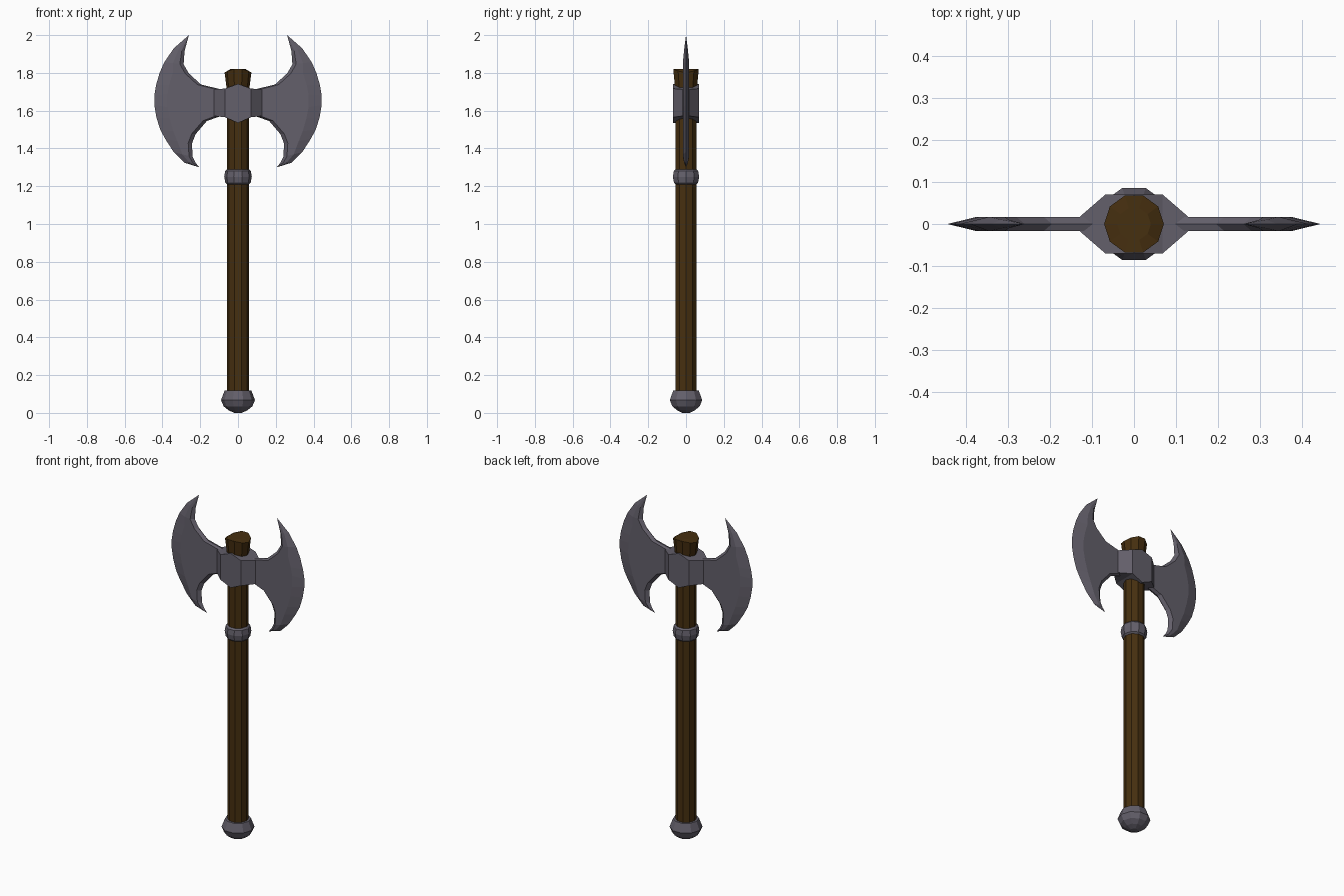
import bpy, bmesh, math
from mathutils import Vector

if "Cube" in bpy.data.objects:
    bpy.data.objects.remove(bpy.data.objects["Cube"])


def material(name, rgb):
    m = bpy.data.materials.new(name)
    m.diffuse_color = (*rgb, 1)
    m.use_nodes = True
    m.node_tree.nodes["Principled BSDF"].inputs["Base Color"].default_value = m.diffuse_color
    return m


STEEL = material("grey steel", (0.125, 0.115, 0.145))
WOOD = material("dark wood", (0.062, 0.029, 0.005))


def finish(name, bm, mat):
    bmesh.ops.remove_doubles(bm, verts=bm.verts, dist=0.0005)
    bmesh.ops.recalc_face_normals(bm, faces=bm.faces)
    me = bpy.data.meshes.new(name)
    bm.to_mesh(me)
    bm.free()
    me.materials.append(mat)
    ob = bpy.data.objects.new(name, me)
    bpy.context.collection.objects.link(ob)
    return ob


def skin(bm, rings, closed=True):
    """Join consecutive rings of points with quads, returns the vertex rings."""
    vs = [[bm.verts.new(p) for p in r] for r in rings]
    for a, b in zip(vs, vs[1:]):
        n = len(a)
        for i in range(n if closed else n - 1):
            j = (i + 1) % n
            bm.faces.new((a[i], a[j], b[j], b[i]))
    return vs


def lathe(name, profile, mat, sides=10, shape=lambda p: p):
    bm = bmesh.new()
    rings = [[shape(Vector((r * math.cos(2 * math.pi * i / sides),
                            r * math.sin(2 * math.pi * i / sides), z)))
              for i in range(sides)] for r, z in profile]
    vs = skin(bm, rings)
    bm.faces.new(vs[0])
    bm.faces.new(vs[-1])
    return finish(name, bm, mat)


# Wooden handle, flared at the head with the top sloping off to both sides
def slope_top(p):
    if p.z > 1.79:
        p.z -= max(0, abs(p.x) - 0.04) * 0.6
    return p


lathe("handle", [(0.058, 0.08), (0.058, 1.70), (0.063, 1.74),
                 (0.071, 1.82), (0.04, 1.82)], WOOD, shape=slope_top)

# Steel ring and pommel
lathe("handle_ring", [(0.054, 1.206), (0.067, 1.218), (0.073, 1.25),
                      (0.068, 1.28), (0.054, 1.293)], STEEL)
lathe("pommel", [(0.02, 0.0), (0.05, 0.014), (0.076, 0.035), (0.09, 0.068),
                 (0.071, 0.118), (0.05, 0.118)], STEEL)

# Steel socket: wide over the handle, tapering to the blades
bm = bmesh.new()
rings = []
for x, y, lo, hi in [(-0.128, 0.018, 1.572, 1.713), (-0.068, 0.07, 1.565, 1.717),
                     (0, 0.07, 1.535, 1.742),
                     (0.068, 0.07, 1.565, 1.717), (0.128, 0.018, 1.572, 1.713)]:
    rings.append([(x, -y, lo), (x, y, lo), (x, y, hi), (x, -y, hi)])
vs = skin(bm, rings)
bm.faces.new(vs[0])
bm.faces.new(vs[-1])
finish("socket", bm, STEEL)

# Crescent blade: pairs of cutting edge and inner edge points, tip to tip
PAIRS = [((0.26, 2.0), (0.26, 2.0)), ((0.34, 1.93), (0.283, 1.915)),
         ((0.39, 1.857), (0.288, 1.845)), ((0.415, 1.80), (0.26, 1.797)),
         ((0.434, 1.735), (0.195, 1.738)), ((0.443, 1.68), (0.09, 1.713)),
         ((0.443, 1.63), (0.09, 1.572)), ((0.432, 1.565), (0.165, 1.545)),
         ((0.412, 1.50), (0.225, 1.475)), ((0.385, 1.45), (0.244, 1.425)),
         ((0.34, 1.38), (0.24, 1.355)), ((0.285, 1.325), (0.225, 1.325)),
         ((0.205, 1.30), (0.205, 1.30))]
bm = bmesh.new()
rings = []
for o, i in PAIRS:
    o, i = Vector((o[0], 0, o[1])), Vector((i[0], 0, i[1]))
    d = max((i - o).length, 0.001)
    t = 0.017 * min(1, d / 0.1)
    ridge = o.lerp(i, min(0.07 / d, 0.45))
    inner = o.lerp(i, 1 - min(0.02 / d, 0.25))
    off = Vector((0, t if d > 0.01 else 0, 0))
    rings.append([o, ridge - off, inner - off, i, inner + off, ridge + off])
skin(bm, rings)
bmesh.ops.remove_doubles(bm, verts=bm.verts, dist=0.002)
blades = finish("blades", bm, STEEL)
mod = blades.modifiers.new("other side", 'MIRROR')
mod.use_axis = (True, False, False)
